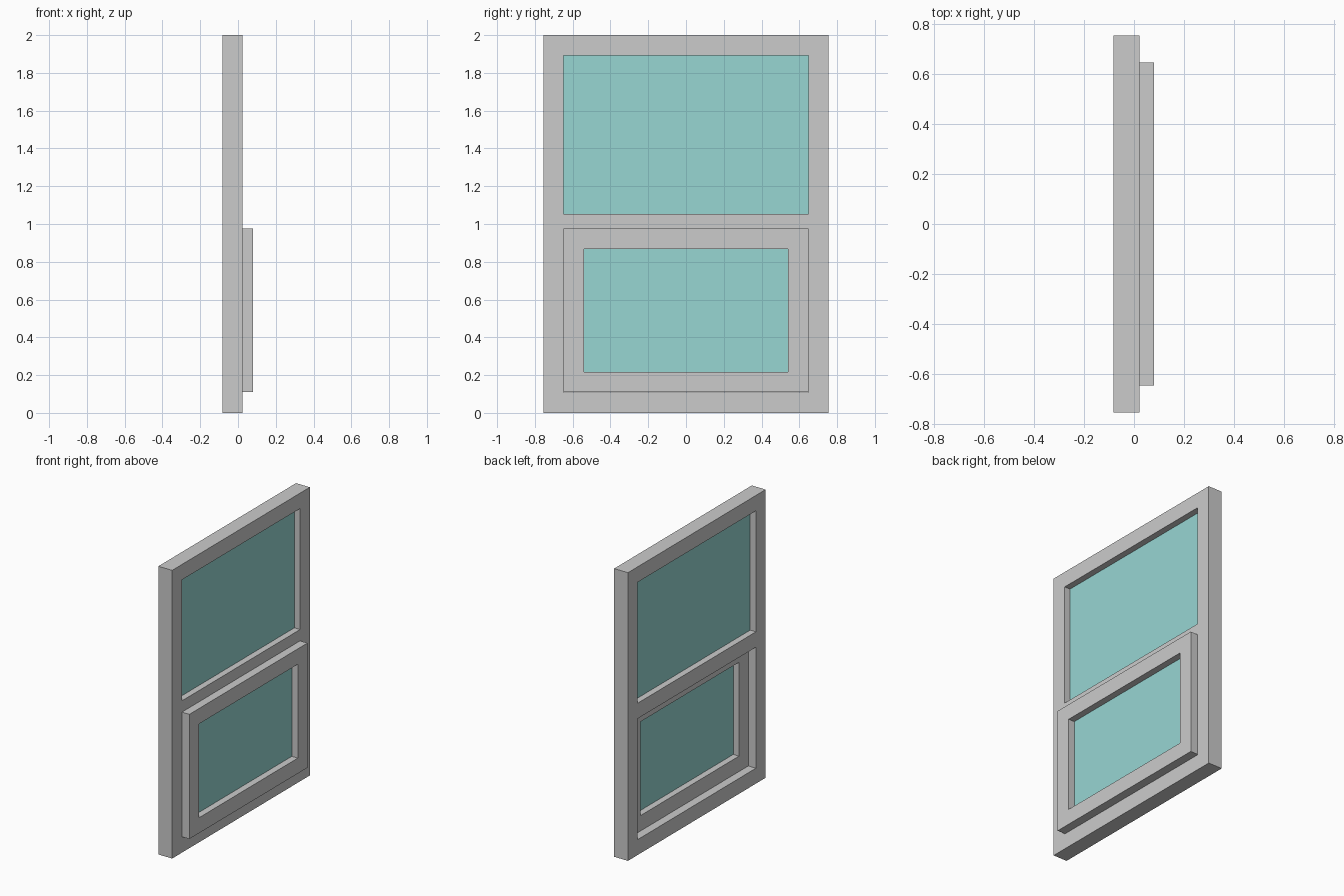
import bpy, bmesh

if "Cube" in bpy.data.objects:
    bpy.data.objects.remove(bpy.data.objects["Cube"])

BAR = 0.107      # face width of every frame bar
DEPTH = 0.106    # thickness of frame and sash
GLASS = 0.018    # pane thickness


def new_object(name, bm):
    bmesh.ops.recalc_face_normals(bm, faces=bm.faces)
    mesh = bpy.data.meshes.new(name)
    bm.to_mesh(mesh)
    bm.free()
    obj = bpy.data.objects.new(name, mesh)
    bpy.context.collection.objects.link(obj)
    return obj


def lattice(name, ys, zs, x_back, depth):
    """Slab in the YZ plane; cells with odd row and odd column stay open."""
    bm = bmesh.new()
    v = [[bm.verts.new((x_back, y, z)) for z in zs] for y in ys]
    for i in range(len(ys) - 1):
        for j in range(len(zs) - 1):
            if not (i % 2 and j % 2):
                bm.faces.new((v[i][j], v[i + 1][j], v[i + 1][j + 1], v[i][j + 1]))
    ext = bmesh.ops.extrude_face_region(bm, geom=bm.faces[:])
    moved = [g for g in ext["geom"] if isinstance(g, bmesh.types.BMVert)]
    bmesh.ops.translate(bm, verts=moved, vec=(depth, 0, 0))
    return new_object(name, bm)


def pane(name, half_y, z0, z1, x_mid, mat):
    """Glass pane, let slightly into the surrounding bars."""
    e = 0.01
    obj = lattice(name, (-half_y - e, half_y + e), (z0 - e, z1 + e),
                  x_mid - GLASS / 2, GLASS)
    obj.data.materials.append(mat)


glass = bpy.data.materials.new("glass")
glass.diffuse_color = (0.31, 0.67, 0.65, 1)
glass.use_nodes = True
glass.node_tree.nodes["Principled BSDF"].inputs["Base Color"].default_value = glass.diffuse_color

# Outer frame with two openings and a middle rail
W = 0.755
open_y = W - BAR
frame_x = -0.083
lattice("outer_frame", (-W, -open_y, open_y, W),
        (0, BAR, 1 - BAR / 2, 1 + BAR / 2, 2 - BAR, 2), frame_x, DEPTH)
pane("upper_glass", open_y, 1 + BAR / 2, 2 - BAR, frame_x + DEPTH / 2, glass)

# Lower sash, standing forward by half the frame depth
sash_x = frame_x + DEPTH / 2 + 0.002
sash_y = open_y - BAR
z0, z1 = 0.11, 0.975
lattice("lower_sash", (-open_y, -sash_y, sash_y, open_y),
        (z0, z0 + BAR, z1 - BAR, z1), sash_x, 0.08 - sash_x)
pane("lower_glass", sash_y, z0 + BAR, z1 - BAR, sash_x + DEPTH / 2, glass)
